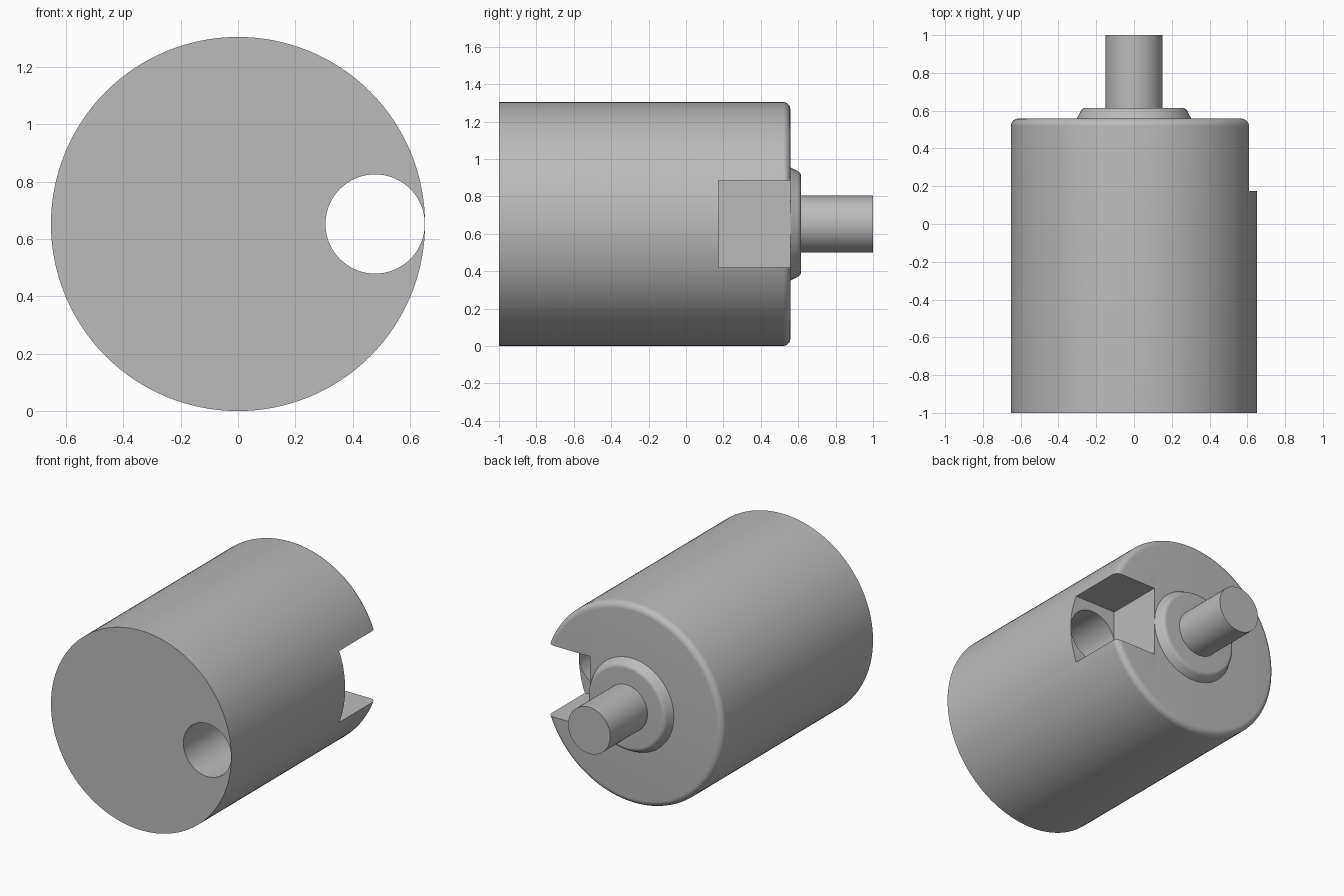
import bpy, bmesh, math

if "Cube" in bpy.data.objects:
    bpy.data.objects.remove(bpy.data.objects["Cube"])

AXIS_Z = 0.652
RADIUS = 0.652
BACK = 0.558
SEGMENTS = 128

grey = bpy.data.materials.new("plain grey")
grey.use_nodes = True
grey.diffuse_color = (0.5, 0.5, 0.5, 1)
grey.node_tree.nodes["Principled BSDF"].inputs["Base Color"].default_value = (0.5, 0.5, 0.5, 1)


def make_object(name, bm):
    bmesh.ops.recalc_face_normals(bm, faces=bm.faces)
    mesh = bpy.data.meshes.new(name)
    bm.to_mesh(mesh)
    bm.free()
    obj = bpy.data.objects.new(name, mesh)
    bpy.context.collection.objects.link(obj)
    mesh.materials.append(grey)
    return obj


def lathe(name, profile, x=0.0):
    """Solid turned about a front-to-back axis from (radius, y) points."""
    bm = bmesh.new()
    rings = []
    for r, y in profile:
        angles = [2 * math.pi * i / SEGMENTS for i in range(SEGMENTS)]
        rings.append([bm.verts.new((x + r * math.cos(a), y, AXIS_Z + r * math.sin(a)))
                      for a in angles])
    for low, high in zip(rings, rings[1:]):
        for i in range(SEGMENTS):
            j = (i + 1) % SEGMENTS
            bm.faces.new((low[i], low[j], high[j], high[i]))
    bm.faces.new(rings[0])
    bm.faces.new(rings[-1])
    return make_object(name, bm)


def box(name, low, high):
    bm = bmesh.new()
    bmesh.ops.create_cube(bm, size=1)
    for v in bm.verts:
        v.co = [h if c > 0 else l for c, l, h in zip(v.co, low, high)]
    return make_object(name, bm)


def fillet(radius, y, size, start=0, steps=8):
    """Rounded outer rim ending flat at the given y."""
    angles = [math.radians(start + (90 - start) * i / steps) for i in range(steps + 1)]
    return [(radius - size + size * math.cos(a), y - size + size * math.sin(a)) for a in angles]


def cut(target, cutter):
    mod = target.modifiers.new("cut", 'BOOLEAN')
    mod.operation = 'DIFFERENCE'
    mod.solver = 'EXACT'
    mod.object = cutter
    bpy.context.view_layer.objects.active = target
    bpy.ops.object.modifier_apply(modifier=mod.name)
    bpy.data.objects.remove(cutter)


# Drum with a rounded back rim, a side notch and a lengthwise bore
body = lathe("body", [(RADIUS, -1)] + fillet(RADIUS, BACK, 0.04))
cut(body, box("notch_cutter", (0.305, 0.175, AXIS_Z - 0.233), (0.9, 0.8, AXIS_Z + 0.233)))
cut(body, lathe("bore_cutter", [(0.173, -1.2), (0.173, 0.3)], x=0.478))

# Tapered collar with a rounded rim
collar = lathe("collar", [(0.304, BACK - 0.002)] + fillet(0.285, 0.615, 0.03, start=30))

# Shaft
shaft = lathe("shaft", [(0.152, 0.6), (0.152, 1)])

# Smooth curved surfaces, sharp rims
for obj in (body, collar, shaft):
    bpy.ops.object.select_all(action='DESELECT')
    obj.select_set(True)
    bpy.context.view_layer.objects.active = obj
    bpy.ops.object.shade_smooth_by_angle(angle=math.radians(30))
